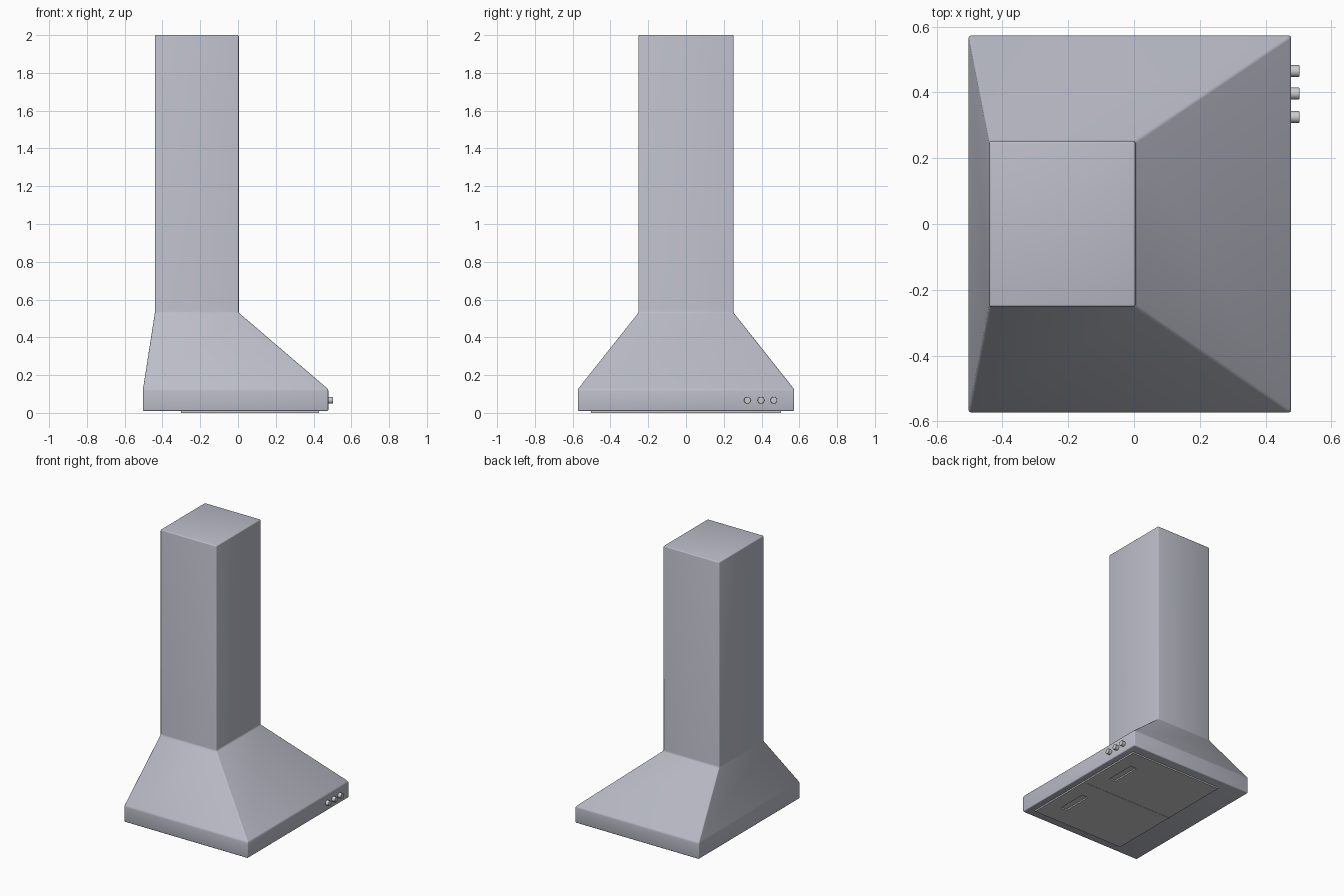
import bpy, bmesh, math

if "Cube" in bpy.data.objects:
    bpy.data.objects.remove(bpy.data.objects["Cube"])


def material(name, rgb):
    m = bpy.data.materials.new(name)
    m.diffuse_color = (*rgb, 1)
    m.use_nodes = True
    m.node_tree.nodes["Principled BSDF"].inputs["Base Color"].default_value = m.diffuse_color
    return m


def activate(ob):
    bpy.ops.object.select_all(action='DESELECT')
    ob.select_set(True)
    bpy.context.view_layer.objects.active = ob


def bevel(ob, width, segments=3):
    mod = ob.modifiers.new("edge_bevel", 'BEVEL')
    mod.width, mod.segments = width, segments
    mod.limit_method, mod.angle_limit = 'ANGLE', math.radians(8)
    activate(ob)
    bpy.ops.object.modifier_apply(modifier=mod.name)
    bpy.ops.object.shade_smooth_by_angle(angle=math.radians(40))


def box(name, x0, x1, y0, y1, z0, z1):
    bpy.ops.mesh.primitive_cube_add(size=1, location=((x0+x1)/2, (y0+y1)/2, (z0+z1)/2))
    ob = bpy.context.object
    ob.name = name
    ob.scale = (x1-x0, y1-y0, z1-z0)
    bpy.ops.object.transform_apply(location=False, rotation=False, scale=True)
    return ob


body_mat = material("brushed_steel", (0.50, 0.51, 0.58))
filter_mat = material("filter_grey", (0.55, 0.55, 0.55))
knob_mat = material("knob_grey", (0.62, 0.62, 0.62))

# Hood and chimney: one shell lofted through rectangular rings (x0, x1, half y, z)
rings = [(-0.503, 0.478, 0.573, 0.01), (-0.503, 0.478, 0.573, 0.125),
         (-0.44, 0.004, 0.252, 0.53), (-0.44, 0.004, 0.252, 2.0)]
bm = bmesh.new()
loops = [[bm.verts.new((x, y, z)) for x, y in ((a, -h), (b, -h), (b, h), (a, h))]
         for a, b, h, z in rings]
for lo, hi in zip(loops, loops[1:]):
    for i in range(4):
        j = (i + 1) % 4
        bm.faces.new((lo[i], lo[j], hi[j], hi[i]))
bm.faces.new(loops[0][::-1])
bm.faces.new(loops[-1])
mesh = bpy.data.meshes.new("hood_body")
bm.to_mesh(mesh)
bm.free()
hood = bpy.data.objects.new("hood_body", mesh)
bpy.context.collection.objects.link(hood)
mesh.materials.append(body_mat)
bevel(hood, 0.007)

# Two filter panels under the hood, each with a recessed finger grip
for side, label in ((-1, "front"), (1, "back")):
    y0, y1 = sorted((side * 0.001, side * 0.503))
    panel = box(f"{label}_filter_panel", -0.302, 0.43, y0, y1, 0.0, 0.02)
    panel.data.materials.append(filter_mat)
    grip = box("grip_cutter", 0.28, 0.33, side*0.25 - 0.11, side*0.25 + 0.11, -0.01, 0.009)
    grip.hide_render = True
    cut = panel.modifiers.new("grip_recess", 'BOOLEAN')
    cut.object, cut.operation, cut.solver = grip, 'DIFFERENCE', 'EXACT'
    activate(panel)
    bpy.ops.object.modifier_apply(modifier=cut.name)
    bpy.data.objects.remove(grip, do_unlink=True)

# Three control knobs on the right-hand face
for i, y in enumerate((0.325, 0.397, 0.465)):
    bpy.ops.mesh.primitive_cylinder_add(vertices=32, radius=0.018, depth=0.033,
                                        location=(0.4865, y, 0.067),
                                        rotation=(0, math.pi / 2, 0))
    knob = bpy.context.object
    knob.name = f"control_knob_{i + 1}"
    knob.data.materials.append(knob_mat)
    mod = knob.modifiers.new("edge_bevel", 'BEVEL')
    mod.width, mod.segments, mod.limit_method = 0.002, 2, 'ANGLE'
    bpy.ops.object.shade_smooth_by_angle(angle=math.radians(40))
